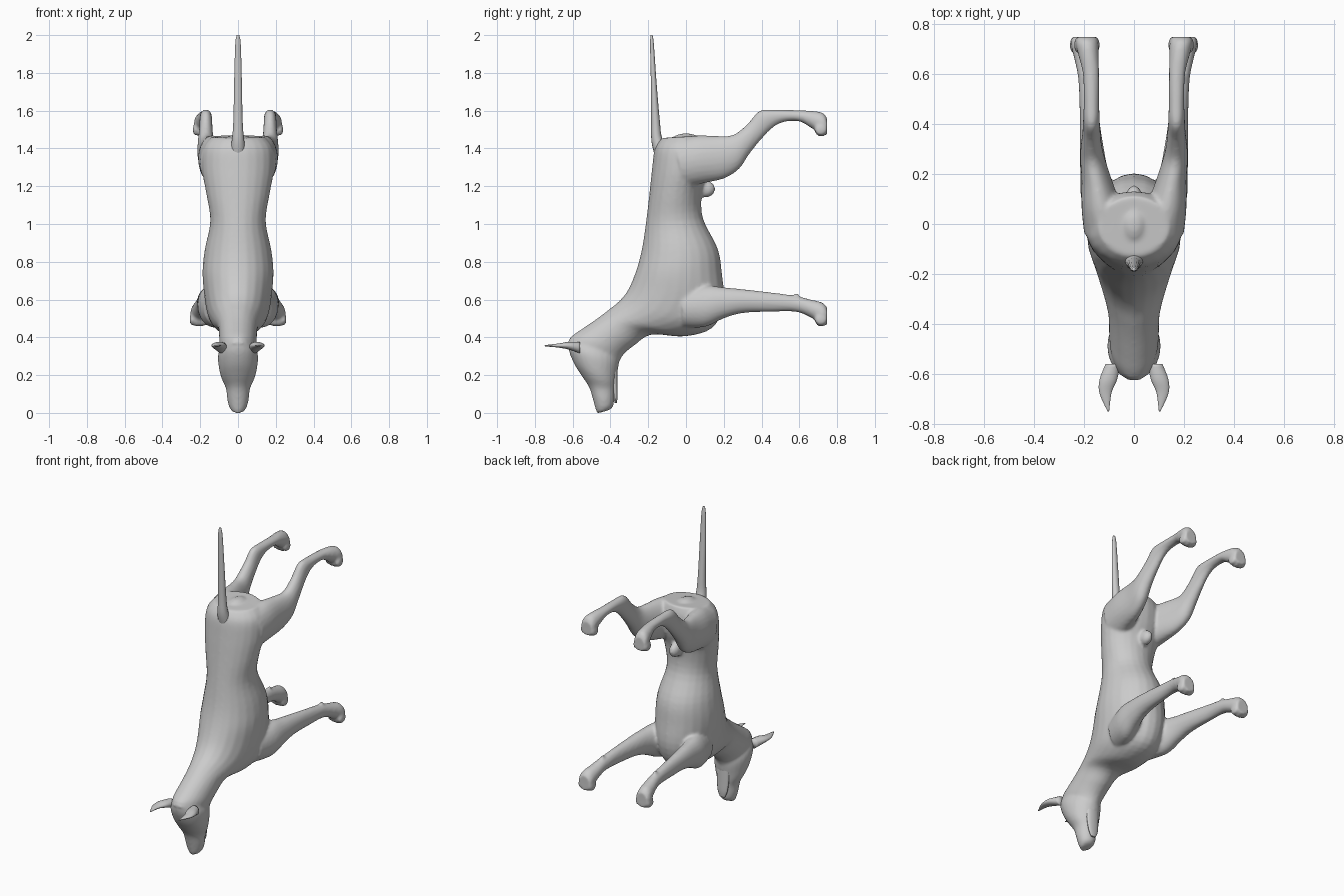
import bpy, bmesh, math
from mathutils import Vector, Matrix


def finish(bm, name):
    bmesh.ops.recalc_face_normals(bm, faces=bm.faces)
    me = bpy.data.meshes.new(name)
    bm.to_mesh(me)
    bm.free()
    ob = bpy.data.objects.new(name, me)
    bpy.context.collection.objects.link(ob)
    me.shade_smooth()
    return ob


def spline(rows, steps=4):
    """Catmull-Rom interpolation of section tuples."""
    out = []
    for i in range(len(rows) - 1):
        a, b, c, d = (rows[min(max(j, 0), len(rows) - 1)] for j in range(i - 1, i + 3))
        for s in range(steps):
            t = s / steps
            out.append([0.5 * (2 * q + (r - p) * t + (2 * p - 5 * q + 4 * r - u) * t * t
                               + (3 * q - p - 3 * r + u) * t ** 3)
                        for p, q, r, u in zip(a, b, c, d)])
    return out + [rows[-1]]


def loft(name, rows, side=1, n=24):
    """Rows: (y1, z1, y2, z2, x centre, x half-width); each is an oval ring."""
    bm = bmesh.new()
    rings = []
    for y1, z1, y2, z2, x, w in spline(rows):
        p, q = Vector((side * x, y1, z1)), Vector((side * x, y2, z2))
        mid, half = (p + q) / 2, (p - q) / 2
        rings.append([bm.verts.new(mid + half * math.cos(a) + Vector((w * math.sin(a), 0, 0)))
                      for a in (2 * math.pi * k / n for k in range(n))])
    for r, s in zip(rings, rings[1:]):
        for k in range(n):
            bm.faces.new((r[k], r[(k + 1) % n], s[(k + 1) % n], s[k]))
    bm.faces.new(rings[0])
    bm.faces.new(rings[-1])
    return finish(bm, name)


def ball(name, loc, size):
    bm = bmesh.new()
    bmesh.ops.create_uvsphere(bm, u_segments=16, v_segments=10, radius=1,
                              matrix=Matrix.Translation(loc) @ Matrix.Diagonal((*size, 1)))
    return finish(bm, name)


# Torso and neck: back point, belly point, half-width
parts = [loft("torso", [
    (-.13, 1.455, .11, 1.47, 0, .14), (-.165, 1.40, .13, 1.40, 0, .185),
    (-.18, 1.29, .12, 1.28, 0, .19), (-.195, 1.15, .085, 1.17, 0, .168),
    (-.213, 1.0, .09, 1.03, 0, .147), (-.235, .86, .168, .87, 0, .176),
    (-.265, .75, .19, .74, 0, .188), (-.305, .655, .20, .58, 0, .178),
    (-.35, .595, .14, .45, 0, .16), (-.405, .55, -.01, .405, 0, .132),
    (-.47, .50, -.18, .415, 0, .106), (-.54, .452, -.27, .36, 0, .10),
    (-.60, .41, -.33, .31, 0, .098), (-.63, .37, -.355, .265, 0, .09)])]

# Head and muzzle
parts.append(loft("head", [
    (-.615, .40, -.36, .33, 0, .085), (-.622, .34, -.355, .27, 0, .106),
    (-.595, .265, -.365, .20, 0, .10), (-.555, .20, -.37, .16, 0, .086),
    (-.515, .14, -.375, .12, 0, .064), (-.495, .08, -.38, .065, 0, .057),
    (-.482, .03, -.388, .03, 0, .046), (-.47, -.003, -.41, .014, 0, .03)]))

# Belly sheath and bump under the tail
parts.append(ball("sheath", (0, .105, 1.185), (.034, .05, .045)))
parts.append(ball("rump_bump", (0, 0, 1.45), (.05, .07, .03)))

front = [
    (-.02, .45, -.02, .66, .09, .09), (.10, .455, .10, .675, .135, .076),
    (.20, .50, .20, .665, .157, .058), (.30, .528, .30, .655, .168, .048),
    (.45, .535, .45, .638, .18, .037), (.58, .535, .58, .62, .188, .035),
    (.66, .505, .66, .60, .197, .042), (.72, .465, .72, .585, .205, .048),
    (.747, .465, .747, .56, .205, .042)]
hind = [
    (-.01, 1.19, -.06, 1.45, .105, .095), (.09, 1.215, .05, 1.468, .13, .08),
    (.20, 1.24, .16, 1.467, .15, .06), (.28, 1.29, .235, 1.468, .165, .05),
    (.335, 1.37, .28, 1.49, .17, .043), (.40, 1.45, .335, 1.54, .17, .036),
    (.46, 1.51, .39, 1.60, .17, .033), (.52, 1.54, .48, 1.605, .17, .031),
    (.60, 1.543, .60, 1.602, .172, .033), (.66, 1.51, .67, 1.599, .18, .04),
    (.72, 1.475, .725, 1.588, .188, .046), (.747, 1.47, .747, 1.56, .188, .04)]

for side in (-1, 1):
    for name, rows, x, z in (("front", front, .205, .485), ("hind", hind, .188, 1.49)):
        parts.append(loft(name + "_leg", rows, side))
        # Toes point toward the head end
        for k in (-1.5, -.5, .5, 1.5):
            toe = (side * x + k * .024, .715, z + abs(k) * .006)
            parts.append(ball("toe", toe, (.016, .034, .032)))
    # Pad behind the wrist
    parts.append(ball("wrist_pad", (side * .188, .585, .615), (.012, .016, .022)))

# Fuse everything into one smooth skin
bpy.ops.object.select_all(action='DESELECT')
for ob in parts:
    ob.select_set(True)
body = parts[0]
bpy.context.view_layer.objects.active = body
bpy.ops.object.join()
body.name = "dog_body"
rem = body.modifiers.new("skin", 'REMESH')
rem.mode = 'VOXEL'
rem.voxel_size = .009
rem.use_smooth_shade = True
smo = body.modifiers.new("soften", 'SMOOTH')
smo.factor = .5
smo.iterations = 6
for m in ("skin", "soften"):
    bpy.ops.object.modifier_apply(modifier=m)

# Tail
loft("tail", [(-.165, 1.36, -.08, 1.39, 0, .045), (-.183, 1.44, -.125, 1.45, 0, .033),
              (-.184, 1.55, -.139, 1.55, 0, .025), (-.186, 1.75, -.156, 1.75, 0, .021),
              (-.19, 1.95, -.170, 1.95, 0, .015), (-.187, 2.0, -.177, 2.0, 0, .007)], n=14)

# Lower jaw, set apart from the muzzle
loft("lower_jaw", [(-.40, .26, -.362, .25, 0, .045), (-.392, .16, -.362, .15, 0, .042),
                   (-.384, .09, -.362, .09, 0, .034), (-.378, .052, -.366, .052, 0, .018)], n=14)

# Ears
for side in (-1, 1):
    loft("ear", [(-.56, .315, -.56, .375, .085, .03), (-.62, .335, -.62, .376, .102, .036),
                 (-.67, .345, -.67, .368, .114, .026), (-.72, .35, -.72, .362, .108, .012),
                 (-.748, .353, -.748, .358, .102, .003)], side, n=14)
